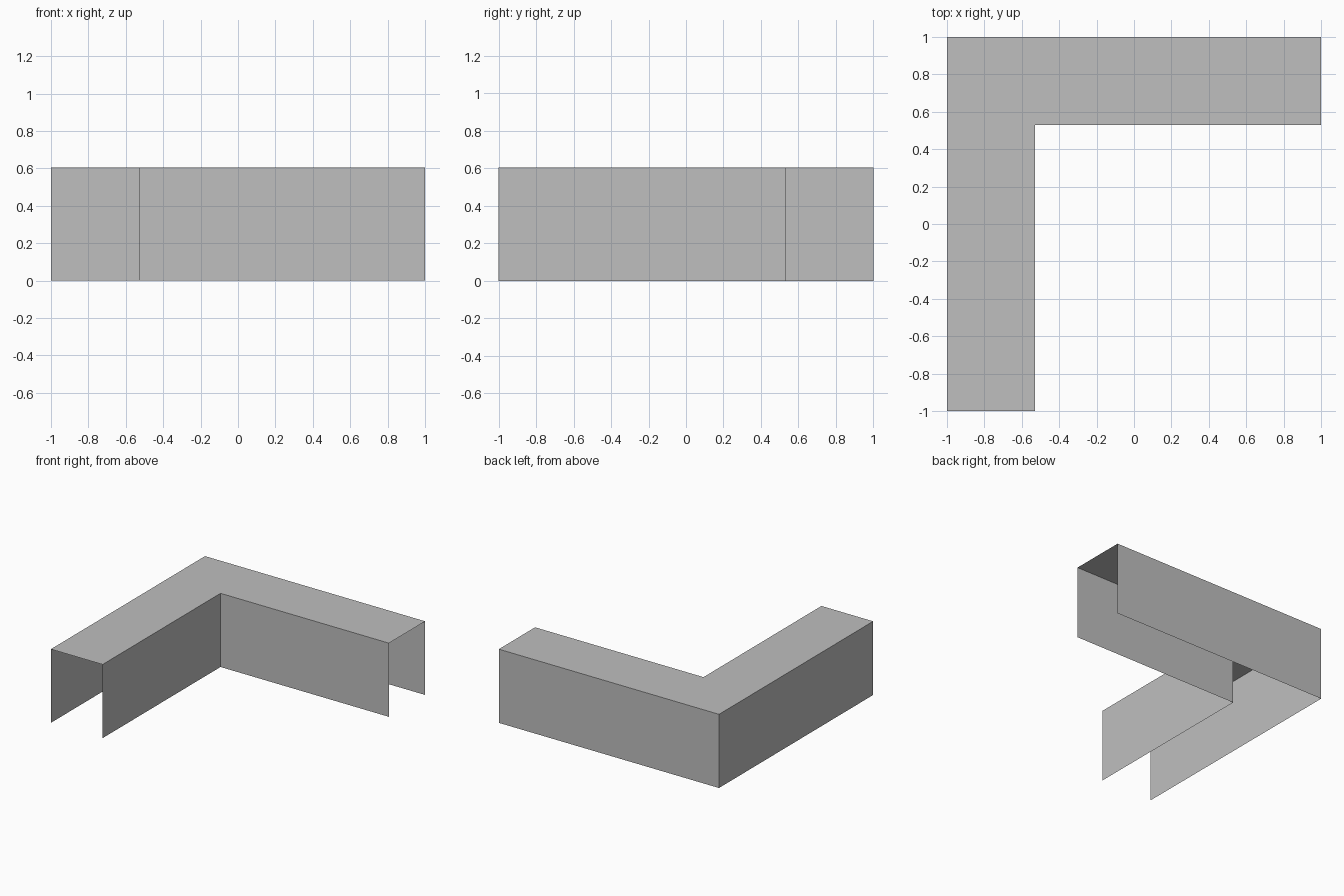
import bpy
import bmesh

HEIGHT = 0.605
INNER = 0.53

cube = bpy.data.objects.get("Cube")
if cube:
    bpy.data.objects.remove(cube, do_unlink=True)

# Single plain grey
grey = bpy.data.materials.new("plain grey")
grey.use_nodes = True
colour = (0.52, 0.52, 0.52, 1)
grey.diffuse_color = colour
grey.node_tree.nodes["Principled BSDF"].inputs["Base Color"].default_value = colour

# Outer and inner plan points at the left end, the mitred corner and the front end
stations = [((1, 1), (1, INNER)),
            ((-1, 1), (-INNER, INNER)),
            ((-1, -1), (-INNER, -1))]

# Open channel section: outer wall, top, inner wall, swept through the stations
bm = bmesh.new()
rings = []
for outer, inner in stations:
    section = [(*outer, 0), (*outer, HEIGHT), (*inner, HEIGHT), (*inner, 0)]
    rings.append([bm.verts.new(co) for co in section])

for a, b in zip(rings, rings[1:]):
    for i in range(len(a) - 1):
        bm.faces.new((a[i], a[i + 1], b[i + 1], b[i]))

# Make the walls and top face outwards
bm.normal_update()
if any(f.normal.z < -0.5 for f in bm.faces):
    bmesh.ops.reverse_faces(bm, faces=bm.faces[:])

# Merge the two coplanar top halves into one L-shaped face
top = [f for f in bm.faces if abs(f.normal.z) > 0.5]
bmesh.ops.dissolve_faces(bm, faces=top)

mesh = bpy.data.meshes.new("corner_channel")
bm.to_mesh(mesh)
bm.free()
mesh.materials.append(grey)
channel = bpy.data.objects.new("corner_channel", mesh)
bpy.context.collection.objects.link(channel)
